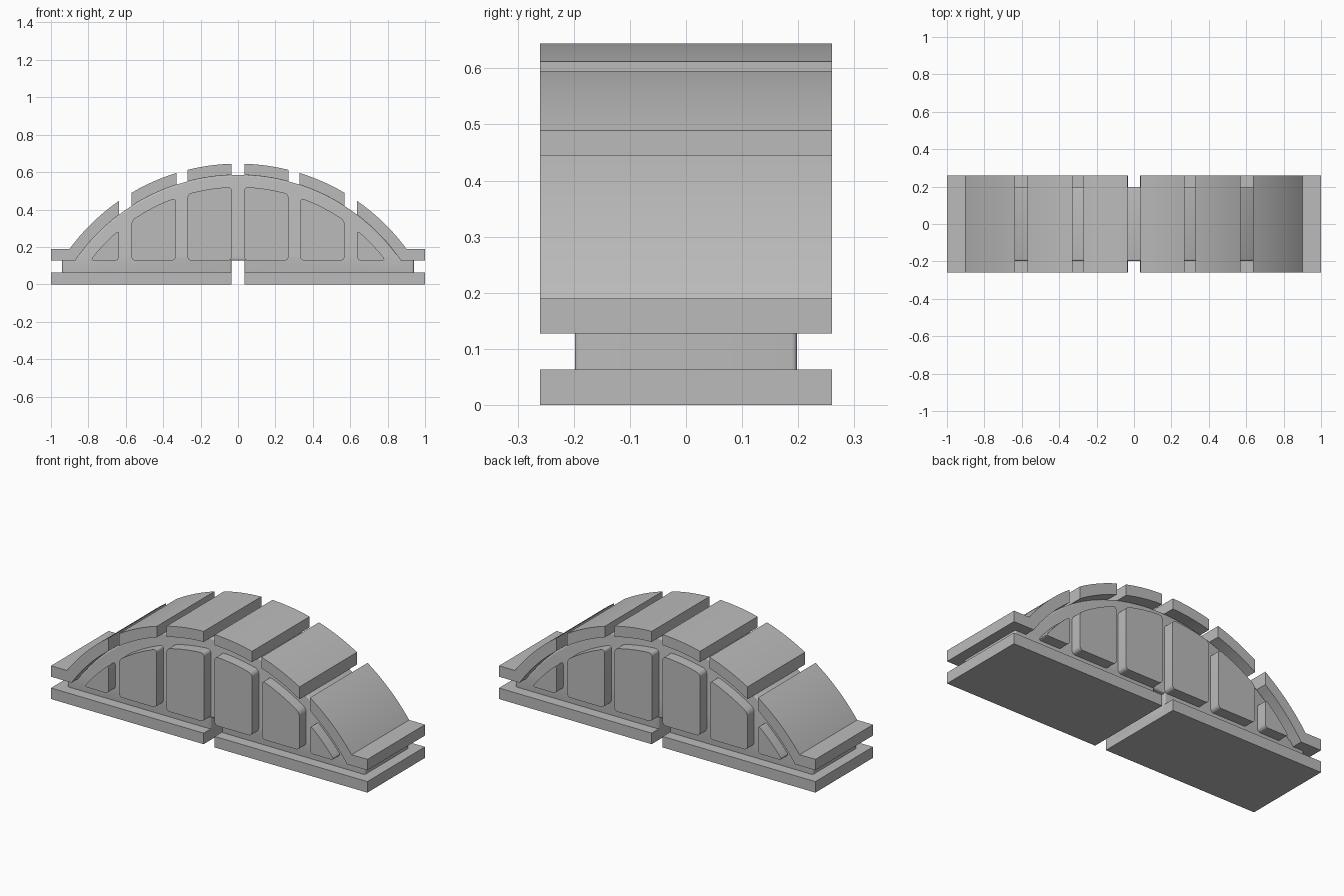
import bpy, bmesh
from math import sqrt

cube = bpy.data.objects.get("Cube")
if cube:
    bpy.data.objects.remove(cube, do_unlink=True)

grey = bpy.data.materials.new("light_grey")
grey.use_nodes = True
grey.diffuse_color = (0.5, 0.5, 0.5, 1)
grey.node_tree.nodes["Principled BSDF"].inputs["Base Color"].default_value = (0.5, 0.5, 0.5, 1)

CENTRE_Z = -0.4726                      # shared centre of all arches
OUTER, INNER, PANEL = 1.1176, 1.0575, 0.993   # arch radii
DEPTH = 0.26                            # half depth of plates, roof and panels
LOW, FLANGE, TOP = 0.063, 0.1275, 0.19  # base top, flange bottom, flange top


def arc(radius, x0, x1, steps):
    """Points along an arch between two x positions."""
    xs = [x0 + (x1 - x0) * i / steps for i in range(steps + 1)]
    return [(x, CENTRE_Z + sqrt(radius ** 2 - x * x)) for x in xs]


def reach(radius, z):
    """Half width of an arch at a height."""
    return sqrt(radius ** 2 - (z - CENTRE_Z) ** 2)


def prism(name, profile, half, corner=0, rim=0):
    """Extrude an x-z profile along y; round its corners or its rims."""
    bm = bmesh.new()
    face = bm.faces.new([bm.verts.new((x, -half, z)) for x, z in profile])
    ext = bmesh.ops.extrude_face_region(bm, geom=[face])
    moved = [g for g in ext["geom"] if isinstance(g, bmesh.types.BMVert)]
    bmesh.ops.translate(bm, verts=moved, vec=(0, 2 * half, 0))
    bmesh.ops.recalc_face_normals(bm, faces=bm.faces)
    across = [e for e in bm.edges if abs(e.verts[0].co.y - e.verts[1].co.y) > half]
    if corner:
        sharp = [e for e in across if e.calc_face_angle() > 0.4]
        bmesh.ops.bevel(bm, geom=sharp, offset=corner, segments=5, profile=0.5,
                        affect='EDGES', clamp_overlap=True)
    if rim:
        rims = [e for e in bm.edges if e not in across]
        bmesh.ops.bevel(bm, geom=rims, offset=rim, segments=4, profile=0.5,
                        affect='EDGES', clamp_overlap=True)
    mesh = bpy.data.meshes.new(name)
    bm.to_mesh(mesh)
    bm.free()
    mesh.materials.append(grey)
    obj = bpy.data.objects.new(name, mesh)
    bpy.context.collection.objects.link(obj)
    bpy.ops.object.select_all(action='DESELECT')
    obj.select_set(True)
    bpy.context.view_layer.objects.active = obj
    bpy.ops.object.shade_smooth_by_angle(angle=0.5)
    return obj


def pair(name, profile, half, **kw):
    """Build a part on both sides."""
    prism("left_" + name, profile, half, **kw)
    prism("right_" + name, [(-x, z) for x, z in profile], half, **kw)


# Arched core with rounded rims and a notch under the middle
foot, shoulder = 0.03, 0.16
span = reach(INNER, shoulder)
prism("arched_core",
      [(0.035, foot), (0.94, foot), (0.94, shoulder)]
      + arc(INNER, span, -span, 48)
      + [(-0.94, shoulder), (-0.94, foot), (-0.035, foot), (-0.035, FLANGE), (0.035, FLANGE)],
      0.198, rim=0.01)

# Base plates
pair("base_plate", [(0.035, 0), (1, 0), (1, LOW), (0.035, LOW)], DEPTH)

# Roof slabs, the outermost ending in a flat flange
for name, a, b in (("upper_roof_slab", 0.035, 0.27), ("middle_roof_slab", 0.33, 0.57)):
    pair(name, arc(OUTER, a, b, 12) + arc(INNER, b, a, 12), DEPTH)
pair("lower_roof_slab",
     arc(OUTER, 0.637, reach(OUTER, TOP), 16) + [(1, TOP), (1, FLANGE)]
     + arc(INNER, reach(INNER, FLANGE), 0.637, 16), DEPTH)

# Raised side panels with rounded corners, standing out front and back
for name, a, b in (("inner_panel", 0.033, 0.27), ("middle_panel", 0.333, 0.57)):
    pair(name, [(b, FLANGE), (a, FLANGE)] + arc(PANEL, a, b, 8), DEPTH, corner=0.02)
pair("outer_panel",
     [(0.637, FLANGE)] + arc(PANEL, 0.637, reach(PANEL, FLANGE), 5), DEPTH, corner=0.02)
